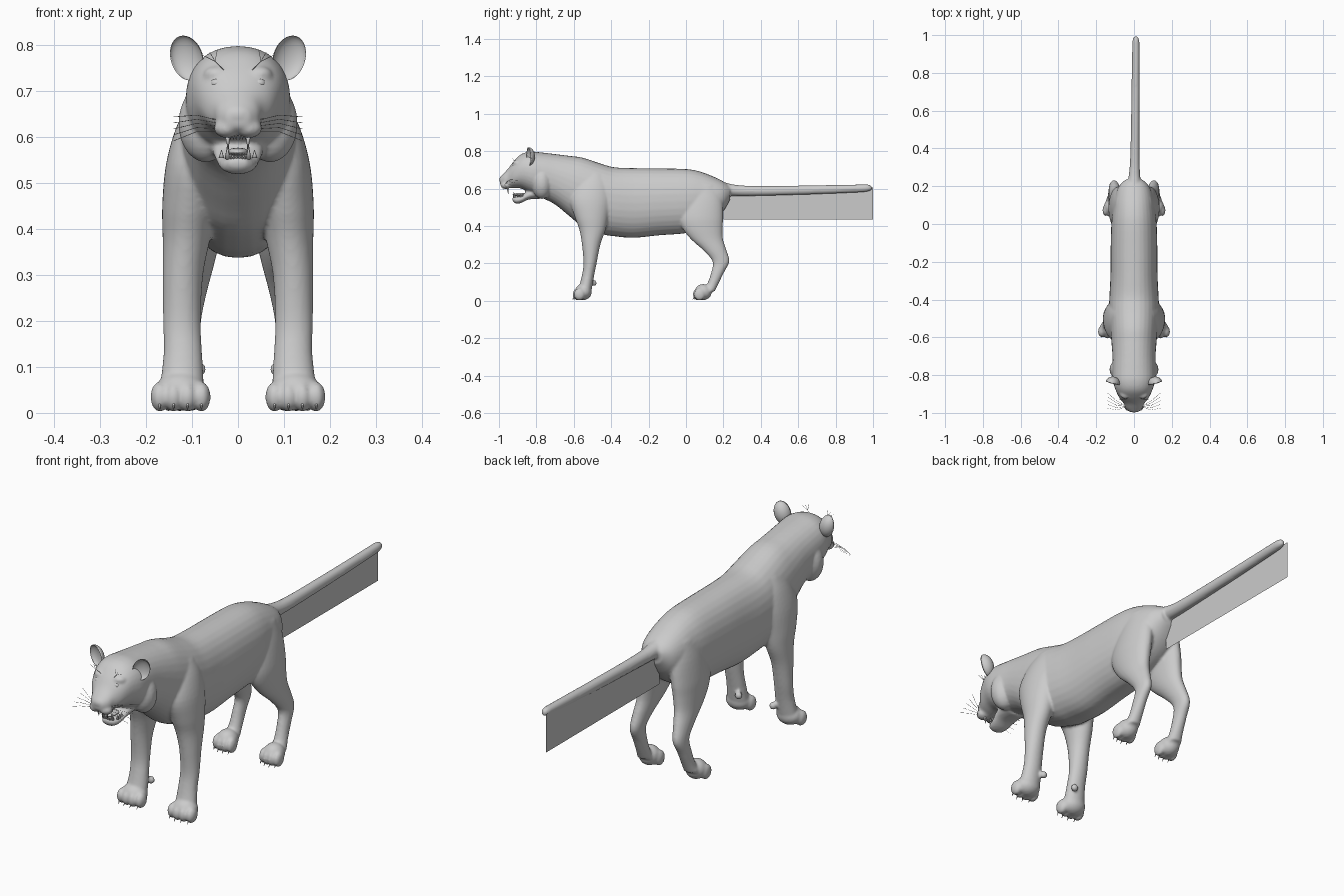
import bpy, bmesh, math
from mathutils import Vector, Matrix

if "Cube" in bpy.data.objects:
    bpy.data.objects.remove(bpy.data.objects["Cube"])


def make_object(name, bm):
    bmesh.ops.recalc_face_normals(bm, faces=bm.faces)
    for f in bm.faces:
        f.smooth = True
    me = bpy.data.meshes.new(name)
    bm.to_mesh(me)
    bm.free()
    ob = bpy.data.objects.new(name, me)
    bpy.context.collection.objects.link(ob)
    return ob


def refine(secs, n=4):
    """Catmull-Rom interpolation between cross-sections."""
    out = []
    for i in range(len(secs) - 1):
        p0, p1, p2 = secs[max(i - 1, 0)], secs[i], secs[i + 1]
        p3 = secs[min(i + 2, len(secs) - 1)]
        for k in range(n):
            t = k / n
            out.append([0.5 * (2*b + (c-a)*t + (2*a-5*b+4*c-d)*t*t + (3*b-a-3*c+d)*t**3)
                        for a, b, c, d in zip(p0, p1, p2, p3)])
    return out + [list(secs[-1])]


def loft(bm, secs, axis, power=2.2, seg=32):
    """Sections (x, y, z, half width in x, half size across) joined into a closed skin."""
    rings = []
    for x, y, z, a, b in refine(secs):
        ring = []
        for i in range(seg):
            t = 2 * math.pi * i / seg
            u = a * math.copysign(abs(math.cos(t)) ** (2 / power), math.cos(t))
            v = b * math.copysign(abs(math.sin(t)) ** (2 / power), math.sin(t))
            ring.append(bm.verts.new((x + u, y, z + v) if axis == 'y' else (x + u, y + v, z)))
        rings.append(ring)
    for r, q in zip(rings, rings[1:]):
        for i in range(seg):
            j = (i + 1) % seg
            bm.faces.new((r[i], r[j], q[j], q[i]))
    bm.faces.new(rings[0])
    bm.faces.new(rings[-1])


def ball(bm, c, r):
    m = Matrix.Translation(c) @ Matrix.Diagonal((*r, 1))
    bmesh.ops.create_uvsphere(bm, u_segments=20, v_segments=14, radius=1, matrix=m)


def cone(bm, base, tip, r):
    d = Vector(tip) - Vector(base)
    m = (Matrix.Translation((Vector(base) + Vector(tip)) / 2)
         @ d.to_track_quat('Z', 'Y').to_matrix().to_4x4())
    bmesh.ops.create_cone(bm, cap_ends=True, segments=8, radius1=r, radius2=r * 0.1,
                          depth=d.length, matrix=m)


body = bmesh.new()

# Head, neck and trunk in side profile: y, top, bottom, half width
trunk = [(-.995, .662, .622, .024), (-.975, .682, .608, .044), (-.95, .708, .603, .055),
         (-.92, .748, .604, .078), (-.88, .785, .60, .097), (-.83, .798, .575, .112),
         (-.77, .793, .55, .114), (-.70, .785, .515, .114), (-.62, .775, .45, .12),
         (-.55, .765, .395, .126), (-.45, .732, .357, .132), (-.38, .714, .345, .13),
         (-.28, .71, .337, .125), (-.15, .708, .35, .124), (0, .705, .362, .12),
         (.08, .69, .39, .111), (.15, .663, .43, .1), (.20, .638, .48, .08), (.235, .615, .54, .045)]
loft(body, [(0, y, (t + b) / 2, w, (t - b) / 2) for y, t, b, w in trunk], 'y')

# Lower jaw
jaw = [(-.78, .62, .545, .06), (-.84, .592, .542, .054), (-.88, .565, .524, .044),
       (-.91, .558, .52, .034), (-.928, .556, .535, .02)]
loft(body, [(0, y, (t + b) / 2, w, (t - b) / 2) for y, t, b, w in jaw], 'y')

# Tail
loft(body, [(0, .17, .605, .045, .04), (.002, .25, .592, .031, .031), (.005, .36, .588, .025, .027),
            (.008, .65, .593, .022, .024), (.01, .92, .601, .02, .021),
            (.01, .975, .604, .017, .018), (.01, .993, .602, .008, .009)], 'y', 2)

# Legs: x, y, z, half width, half depth
front_leg = [(.065, -.49, .68, .04, .06), (.08, -.50, .62, .055, .095), (.095, -.51, .54, .062, .11),
             (.105, -.505, .45, .06, .09), (.112, -.50, .38, .052, .07), (.12, -.507, .30, .044, .049),
             (.122, -.513, .20, .041, .035), (.12, -.525, .13, .042, .033), (.122, -.54, .06, .048, .036)]
hind_leg = [(.055, .09, .62, .04, .08), (.068, .09, .54, .05, .105), (.08, .082, .45, .053, .117),
            (.086, .088, .39, .049, .108), (.092, .112, .33, .042, .086), (.1, .155, .27, .034, .062),
            (.106, .187, .21, .027, .045), (.11, .168, .15, .026, .034),
            (.112, .143, .09, .028, .03), (.115, .12, .05, .034, .034)]
details = bmesh.new()
for s in (1, -1):
    for leg, (px, py, w) in ((front_leg, (.125, -.55, .056)), (hind_leg, (.115, .092, .044))):
        loft(body, [(s * x, y, z, a, b) for x, y, z, a, b in leg], 'z', 2)
        # Paw with four toes, pads and claws
        ball(body, (s * px, py, .047), (w, .046, .043))
        for k in (-1.5, -.5, .5, 1.5):
            tx, ty = s * px + k * w * .54, py - .03 + abs(k) * .007
            ball(body, (tx, ty, .035), (w * .36, .03, .033))
            cone(details, (tx, ty - .016, .028), (tx, ty - .031, .006), .005)
    ball(body, (s * .085, -.492, .095), (.016, .014, .017))
    # Cheek ruff, muzzle pad and brow
    ball(body, (s * .07, -.77, .63), (.06, .055, .085))
    ball(body, (s * .024, -.963, .619), (.029, .029, .021))
    ball(body, (s * .045, -.90, .737), (.03, .026, .018))
ball(body, (0, -.985, .648), (.024, .014, .016))

cat = make_object("body", body)
rm = cat.modifiers.new("fuse", 'REMESH')
rm.mode = 'VOXEL'
rm.voxel_size = .006
rm.use_smooth_shade = True
sm = cat.modifiers.new("relax", 'SMOOTH')
sm.factor = .5
sm.iterations = 5
make_object("claws", details)

# Cupped ears
for s in (1, -1):
    bm = bmesh.new()
    bmesh.ops.create_uvsphere(bm, u_segments=24, v_segments=16, radius=1)
    for v in bm.verts:
        if v.co.y < 0:
            v.co.y *= -.6
        v.co = Vector((v.co.x * .036, v.co.y * .034, v.co.z * .05))
    bmesh.ops.transform(bm, verts=bm.verts, matrix=Matrix.Translation((s * .112, -.842, .772))
                        @ Matrix.Rotation(s * .3, 4, 'Y') @ Matrix.Rotation(s * .3, 4, 'Z'))
    make_object("ear", bm)

# Eyes
bm = bmesh.new()
for s in (1, -1):
    ball(bm, (s * .045, -.921, .717), (.015, .012, .011))
make_object("eyes", bm)

# Tongue and teeth
bm = bmesh.new()
ball(bm, (0, -.885, .568), (.023, .042, .009))
make_object("tongue", bm)
bm = bmesh.new()
for s in (1, -1):
    cone(bm, (s * .023, -.955, .61), (s * .021, -.95, .572), .007)
    cone(bm, (s * .023, -.915, .553), (s * .023, -.922, .583), .006)
    for k in range(3):
        cone(bm, (s * (.004 + k * .006), -.965, .61), (s * (.004 + k * .006), -.965, .594), .004)
        cone(bm, (s * (.003 + k * .006), -.922, .553), (s * (.003 + k * .006), -.924, .565), .003)
        cone(bm, (s * .036, -.90 + k * .014, .555), (s * .036, -.90 + k * .014, .572), .006)
make_object("teeth", bm)

# Whiskers on the muzzle and brow
cu = bpy.data.curves.new("whiskers", 'CURVE')
cu.dimensions = '3D'
cu.bevel_depth = .0007
cu.bevel_resolution = 0
for s in (1, -1):
    hairs = [((.04, -.965, .612 + k * .006), (.09, -.985 + k * .012, .612 + k * .009),
              (.14, -.975 + k * .02, .592 + k * .013)) for k in range(5)]
    hairs += [((.03, -.918, .745), (.05, -.93, .765), (.045 + k * .016, -.93, .79 - k * .006))
              for k in range(3)]
    for pts in hairs:
        sp = cu.splines.new('POLY')
        sp.points.add(2)
        for p, c in zip(sp.points, pts):
            p.co = (s * c[0], c[1], c[2], 1)
bpy.context.collection.objects.link(bpy.data.objects.new("whiskers", cu))

# Flat card hanging below the tail
bm = bmesh.new()
bm.faces.new([bm.verts.new(p) for p in
              ((-.008, .2, .435), (-.008, 1, .435), (-.008, 1, .605), (-.008, .2, .605))])
make_object("tail_card", bm)
